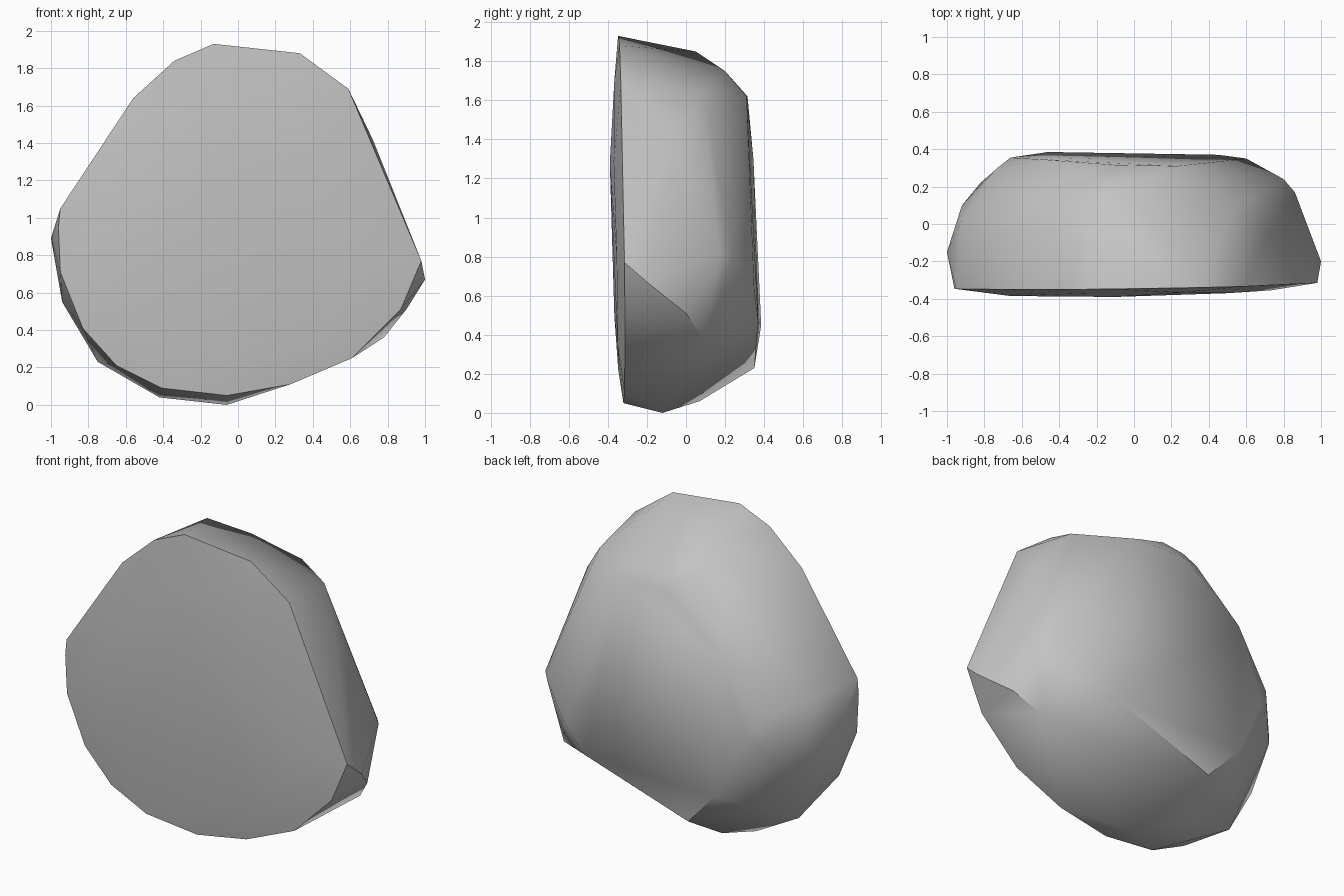
import bpy
import bmesh
import math

# Remove the default cube
default_cube = bpy.data.objects.get("Cube")
if default_cube:
    bpy.data.objects.remove(default_cube, do_unlink=True)


def make_material(name, colour):
    material = bpy.data.materials.new(name)
    material.use_nodes = True
    material.diffuse_color = colour
    shader = material.node_tree.nodes["Principled BSDF"]
    shader.inputs["Base Color"].default_value = colour
    shader.inputs["Roughness"].default_value = 0.9
    return material


# Outline of the broad front face, as x and z
front_outline = [
    (-.13, 1.93), (.33, 1.88), (.59, 1.69), (.98, .77),
    (.87, .51), (.61, .25), (.28, .11), (-.06, .05),
    (-.41, .09), (-.65, .21), (-.83, .41), (-.95, .71),
    (-.96, .95), (-.95, 1.05), (-.56, 1.64), (-.34, 1.84),
]

# Shallow swelling of the front face, as x, y and z
front_swell = [
    (-.66, -.385, 1.2), (-.1, -.39, 1.28), (.5, -.37, 1.28),
    (.73, -.355, .8), (-.65, -.367, .5), (.4, -.35, .35),
    (-.1, -.347, .22), (.25, -.367, 1.7), (-.25, -.37, 1.6),
]

# Widest girth and the shoulders behind the front face
girth = [
    (1, -.2, .67), (.9, 0, .51), (.78, .1, .36), (.72, -.05, 1.42),
    (.54, .085, 1.64), (-.06, -.12, 0), (-.42, -.1, .04),
    (-.75, -.05, .23), (-.94, -.08, .55), (-1, -.15, .89),
    (-.92, .02, 1.05), (.86, .17, .81), (.8, .24, .8),
    (-.25, .05, 1.85), (-.05, .2, 1.75), (-.2, .2, 1.73),
    (-.3, .07, .06), (-.92, .1, .85),
]

# Rim of the flatter back face
back_rim = [
    (.23, .31, 1.62), (-.09, .315, 1.62), (-.22, .29, 1.62),
    (.6, .35, .62), (.45, .37, .47), (-.26, .35, .23),
    (-.46, .385, .45), (-.66, .355, .86), (-.49, .345, 1.3),
    (-.82, .22, .7), (-.73, .3, .98),
]


def front_rim():
    """Lay the outline on the slightly tilted front plane."""
    return [(x, -.33 + .015 * x - .014 * (z - .8), z) for x, z in front_outline]


def wrap_points(name, points, material):
    """Wrap a set of guide points in one closed convex surface."""
    mesh = bpy.data.meshes.new(name)
    bm = bmesh.new()
    for point in points:
        bm.verts.new(point)
    bmesh.ops.convex_hull(bm, input=list(bm.verts))
    loose = [vert for vert in bm.verts if not vert.link_faces]
    bmesh.ops.delete(bm, geom=loose, context="VERTS")
    bmesh.ops.recalc_face_normals(bm, faces=list(bm.faces))
    bm.to_mesh(mesh)
    bm.free()
    mesh.materials.append(material)
    obj = bpy.data.objects.new(name, mesh)
    bpy.context.collection.objects.link(obj)
    return obj


# Stone: gently domed front, rounded sides and a flat back
stone_grey = make_material("stone grey", (.55, .55, .55, 1))
stone_points = front_rim() + front_swell + girth + back_rim
stone = wrap_points("stone", stone_points, stone_grey)

# Smooth the worn surfaces but keep the hard front edge
bpy.ops.object.select_all(action="DESELECT")
stone.select_set(True)
bpy.context.view_layer.objects.active = stone
bpy.ops.object.shade_smooth_by_angle(angle=math.radians(40))
